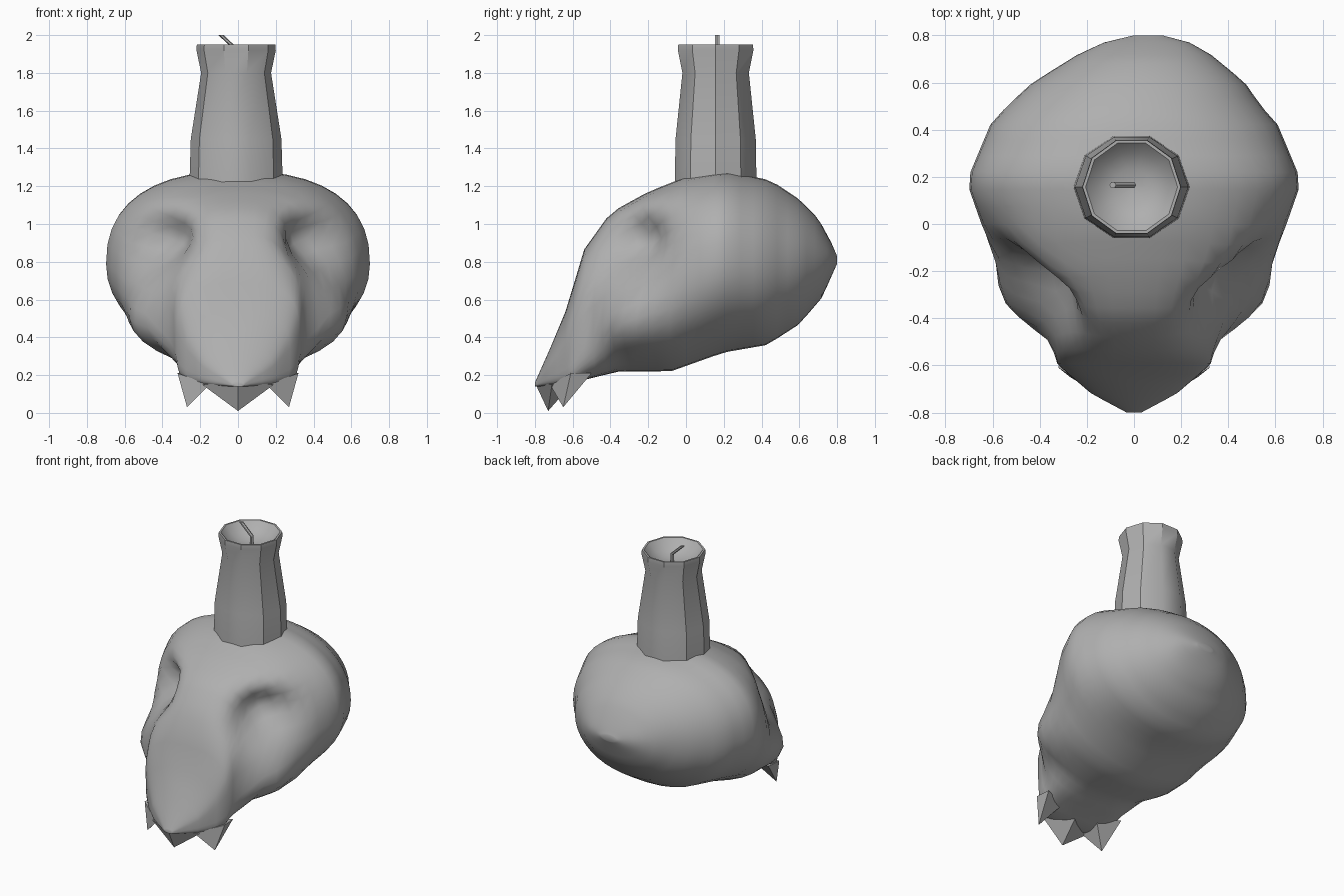
import bpy, bmesh, math
from mathutils import Vector

cube = bpy.data.objects.get("Cube")
if cube:
    bpy.data.objects.remove(cube)

grey = bpy.data.materials.new("bone_grey")
grey.use_nodes = True
grey.diffuse_color = (0.43, 0.43, 0.43, 1)
grey.node_tree.nodes["Principled BSDF"].inputs["Base Color"].default_value = (0.43, 0.43, 0.43, 1)


def finish(name, bm, angle):
    """Turn a bmesh into a shaded object."""
    bmesh.ops.remove_doubles(bm, verts=bm.verts, dist=0.0005)
    bmesh.ops.recalc_face_normals(bm, faces=bm.faces)
    mesh = bpy.data.meshes.new(name)
    bm.to_mesh(mesh)
    bm.free()
    mesh.materials.append(grey)
    ob = bpy.data.objects.new(name, mesh)
    bpy.context.collection.objects.link(ob)
    bpy.ops.object.select_all(action="DESELECT")
    ob.select_set(True)
    bpy.context.view_layer.objects.active = ob
    bpy.ops.object.shade_smooth_by_angle(angle=math.radians(angle))


def loft(name, rings, angle):
    """Skin a list of equal rings and cap both ends."""
    bm = bmesh.new()
    loops = [[bm.verts.new(p) for p in ring] for ring in rings]
    n = len(loops[0])
    for a, b in zip(loops, loops[1:]):
        for i in range(n):
            j = (i + 1) % n
            bm.faces.new((a[i], a[j], b[j], b[i]))
    bm.faces.new(loops[0])
    bm.faces.new(loops[-1])
    finish(name, bm, angle)


def interp(profile, y):
    for (a, va), (b, vb) in zip(profile, profile[1:]):
        if y <= b:
            return va + (vb - va) * max(0, y - a) / (b - a)
    return profile[-1][1]


def bump(p, centre, size):
    """Soft falloff around a centre, mirrored in x."""
    q = Vector((abs(p.x), p.y, p.z)) - Vector(centre)
    return math.exp(-sum((q[i] / size[i]) ** 2 for i in range(3)))


# Skull outlines along y: crown, underside, half width, squareness above and below
crown = [(-.8, .16), (-.72, .34), (-.62, .58), (-.55, .85), (-.4, 1.06), (-.2, 1.17),
         (0, 1.25), (.2, 1.285), (.45, 1.23), (.6, 1.13), (.7, 1.03), (.77, .9), (.8, .83)]
under = [(-.8, .14), (-.65, .14), (-.52, .18), (-.35, .22), (-.08, .22), (.2, .32),
         (.43, .36), (.6, .47), (.72, .61), (.8, .79)]
width = [(-.8, .03), (-.72, .18), (-.6, .32), (-.5, .34), (-.4, .4), (-.25, .5), (-.05, .63),
         (.18, .71), (.42, .61), (.6, .45), (.72, .28), (.77, .18), (.8, .06)]
square_top = [(-.8, 2), (-.7, 1.9), (-.6, 2.8), (-.3, 2.3), (.2, 2.4), (.5, 2.1), (.8, 2)]
square_low = [(-.8, 4), (-.6, 7), (-.5, 5), (-.35, 2.6), (-.15, 2.2), (.15, 2.05), (.8, 2.1)]
lean = [(-.8, 0), (.5, 0), (.8, .06)]


def skull_point(y, a):
    top, low, w = (interp(f, y) for f in (crown, under, width))
    c, s = math.cos(a), math.sin(a)
    n = interp(square_top if s > 0 else square_low, y)
    p = Vector((w * math.copysign(abs(c) ** (2 / n), c), y,
                (top + low) / 2 + (top - low) / 2 * math.copysign(abs(s) ** (2 / n), s)))
    side = max(-1, min(1, p.x / 0.15))
    # Eye sockets go in, cheekbones and brow come out
    socket = bump(p, (.38, -.26, .89), (.18, .2, .14))
    cheek = bump(p, (.45, -.27, .48), (.2, .19, .2))
    brow = bump(p, (.4, -.2, 1.1), (.2, .2, .1))
    p.x += side * (.09 * cheek + .02 * brow - .15 * socket) + interp(lean, y)
    p.y += .13 * socket - .05 * cheek - .03 * brow
    p.z -= .02 * cheek
    return p


RINGS, SIDES = 34, 40
rings = []
for r in range(RINGS + 1):
    y = -.8 * math.cos(math.pi * r / RINGS)
    rings.append([skull_point(y, 2 * math.pi * k / SIDES) for k in range(SIDES)])
loft("skull", rings, 60)


# Teeth: pointed wedges growing out of the lower edge of the muzzle
def tooth(name, base, tip):
    bm = bmesh.new()
    ring = [bm.verts.new(p) for p in base]
    point = bm.verts.new(tip)
    for i, v in enumerate(ring):
        bm.faces.new((v, ring[(i + 1) % len(ring)], point))
    bm.faces.new(ring)
    finish(name, bm, 20)


tooth("front_tooth", [(0, -.8, .16), (.19, -.71, .15), (0, -.58, .18), (-.19, -.71, .15)],
      (0, -.73, .01))
for name, s in (("left_tooth", 1), ("right_tooth", -1)):
    tooth(name, [(s * .15, -.72, .15), (s * .32, -.61, .21), (s * .31, -.5, .21), (s * .15, -.56, .18)],
          (s * .27, -.65, .03))


# Candle: ten-sided body with a hollowed top
def circle(centre, radius, sides, squash=1):
    x, y, z = centre
    return [(x + radius * math.cos(2 * math.pi * k / sides),
             y + radius * squash * math.sin(2 * math.pi * k / sides), z) for k in range(sides)]


outline = [(.248, .92, 1.18), (.24, .93, 1.45), (.185, 1, 1.8), (.21, 1, 1.92), (.208, 1, 1.95),
           (.195, 1, 1.95), (.15, 1, 1.9), (.08, 1, 1.87), (.01, 1, 1.86)]
loft("candle", [circle((-.01, .157, z), r, 10, q) for r, q, z in outline], 35)

# Wick: short stem with a bent tip
loft("wick", [circle(c, .014, 6) for c in ((-.005, .165, 1.83), (-.005, .165, 1.92), (-.09, .165, 2))], 30)
